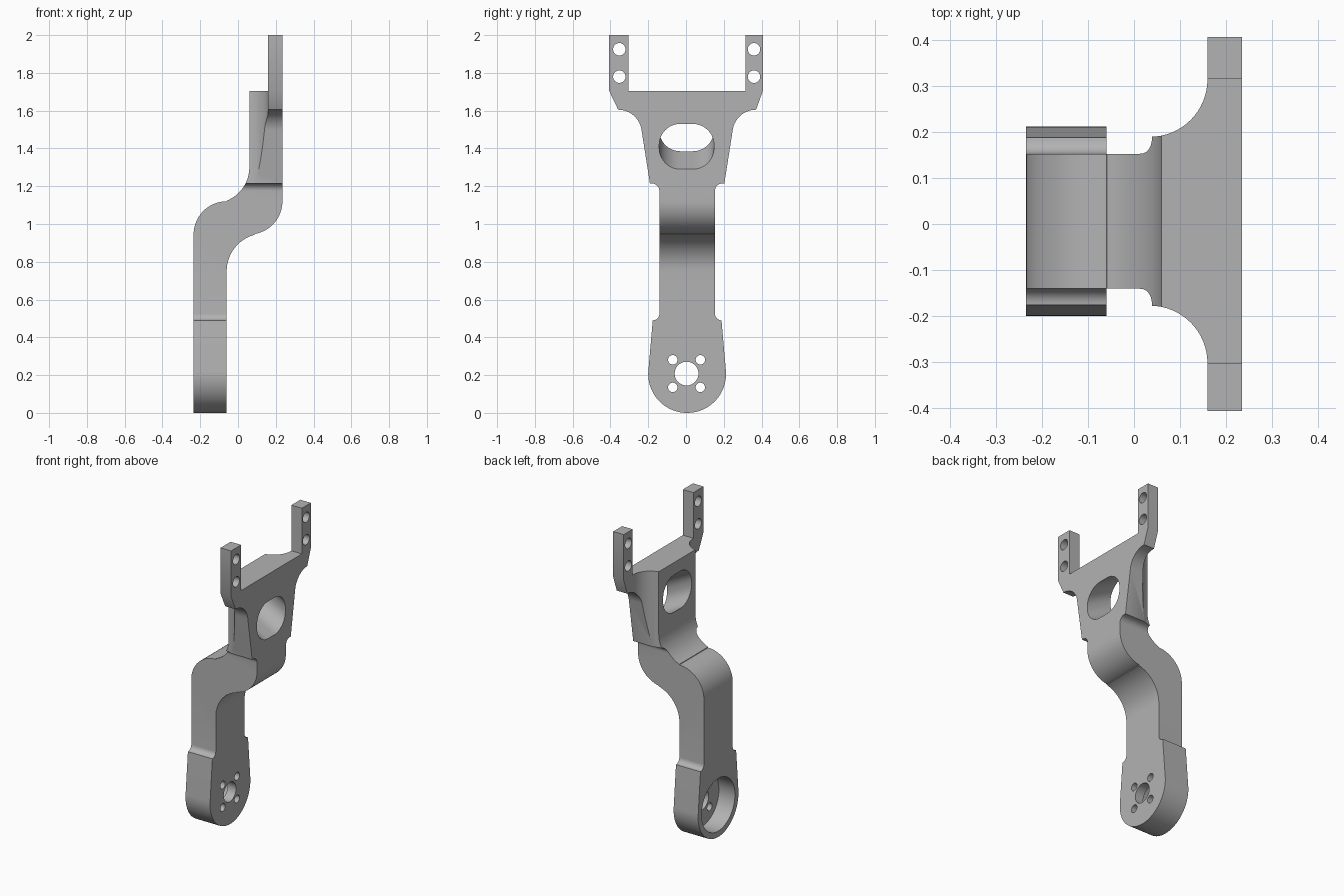
import bpy, bmesh
from math import sin, cos, radians, pi
from mathutils import Vector

if "Cube" in bpy.data.objects:
    bpy.data.objects.remove(bpy.data.objects["Cube"], do_unlink=True)

MID = 0.006  # the arm's plane of symmetry in y

steel = bpy.data.materials.new("plain grey metal")
steel.use_nodes = True
steel.diffuse_color = (0.45, 0.45, 0.45, 1)
steel.node_tree.nodes["Principled BSDF"].inputs["Base Color"].default_value = (0.45, 0.45, 0.45, 1)


def arc(u, v, r, start, end, steps=16):
    """Points along a circular arc, angles in degrees."""
    angles = [radians(start + (end - start) * i / steps) for i in range(steps + 1)]
    return [(u + r * cos(a), v + r * sin(a)) for a in angles]


def prism(name, points, place, along):
    """Extrude a flat profile; place maps each (u, v) into space."""
    bm = bmesh.new()
    face = bm.faces.new([bm.verts.new(place(u, v)) for u, v in points])
    new = bmesh.ops.extrude_face_region(bm, geom=[face])["geom"]
    bmesh.ops.translate(bm, vec=Vector(along),
                        verts=[g for g in new if isinstance(g, bmesh.types.BMVert)])
    bmesh.ops.recalc_face_normals(bm, faces=bm.faces)
    mesh = bpy.data.meshes.new(name)
    bm.to_mesh(mesh)
    bm.free()
    mesh.materials.append(steel)
    obj = bpy.data.objects.new(name, mesh)
    bpy.context.collection.objects.link(obj)
    obj.hide_render = True
    return obj


def combine(target, tool, operation):
    """Apply a boolean and discard the tool."""
    mod = target.modifiers.new(operation, 'BOOLEAN')
    mod.operation, mod.object, mod.solver = operation, tool, 'EXACT'
    bpy.context.view_layer.objects.active = target
    bpy.ops.object.modifier_apply(modifier=mod.name)
    bpy.data.objects.remove(tool, do_unlink=True)


def bore(y, z, r, x0=-0.4, x1=0.4, steps=40):
    """Round hole running along x."""
    ring = arc(y, z, r, 0, 360, steps)[:-1]
    combine(arm, prism("bore", ring, lambda u, v: (x0, u, v), (x1 - x0, 0, 0)), 'DIFFERENCE')


# S-bent side profile of the arm (x, z)
bend = [(-0.235, 0), (-0.06, 0)]
bend += arc(0.14, 0.75, 0.20, 180, 105)
bend += arc(0.06, 1.12, 0.175, -80, 0)
bend += [(0.235, 2), (0.06, 2)]
bend += arc(-0.13, 1.30, 0.19, 0, -68)
bend += arc(-0.06, 0.945, 0.175, 90, 180)
arm = prism("bent_arm", bend, lambda u, v: (u, -0.5, v), (0, 1, 0))
arm.hide_render = False

# Forked outline seen along x: one half, then mirrored (distance from middle, z)
half = arc(0, 0.206, 0.206, -90, 4, 28)
half += arc(0.182, 0.525, 0.035, 270, 180, 8)
half += arc(0.187, 1.175, 0.04, 180, 90, 8)
half += [(0.197, 1.215)]
half += arc(0.365, 1.48, 0.125, 175, 90)
half += [(0.407, 1.705), (0.407, 2.1), (0.31, 2.1), (0.31, 1.705)]
outline = half + [(-u, v) for u, v in reversed(half[1:])]
combine(arm, prism("outline", outline, lambda u, v: (-0.5, u + MID * (abs(u) < 0.4), v), (1, 0, 0)),
        'INTERSECT')

# Scooped flanks behind the fork (x, distance from middle)
scoop = [(-0.4, 0.184)] + arc(0.035, 0.309, 0.125, -90, 0) + [(0.16, 0.6), (-0.4, 0.6)]
for side in (1, -1):
    combine(arm, prism("scoop", scoop, lambda u, v: (u, MID + side * v, 1.0), (0, 0, 1.2)),
            'DIFFERENCE')

# Slanted oval window through the head
R, W = 0.112, 0.033
window = []
for cy, cz, start in ((W, 0.008, 0), (-W, 0.008, 90), (-W, -0.008, 180), (W, -0.008, 270)):
    window += arc(cy, cz, R, start, start + 90, 12)
slope = 0.095 / 0.175
combine(arm, prism("window", window,
                   lambda u, v: (0.435, u + 0.003, 1.41 - 0.2 * slope + v),
                   (-0.6, 0, 0.6 * slope)), 'DIFFERENCE')

# Bearing pocket, hub hole and its four bolt holes
HUB_Z = 0.208
bore(MID, HUB_Z, 0.17, -0.4, -0.12, 64)
bore(MID - 0.003, HUB_Z, 0.063)
for sy in (1, -1):
    for sz in (1, -1):
        bore(MID - 0.003 + sy * 0.073, HUB_Z + sz * 0.073, 0.025, steps=24)

# Bolt holes in the fork tips
for y in (-0.353, 0.36):
    for z in (1.78, 1.925):
        bore(y, z, 0.033, steps=28)

# Trim the fork tips to length
top = prism("trim", [(-1, -1), (1, -1), (1, 1), (-1, 1)], lambda u, v: (u, v, 2.0), (0, 0, 1))
combine(arm, top, 'DIFFERENCE')

bpy.ops.object.select_all(action='DESELECT')
arm.select_set(True)
bpy.context.view_layer.objects.active = arm
bpy.ops.object.shade_smooth_by_angle(angle=radians(30))
